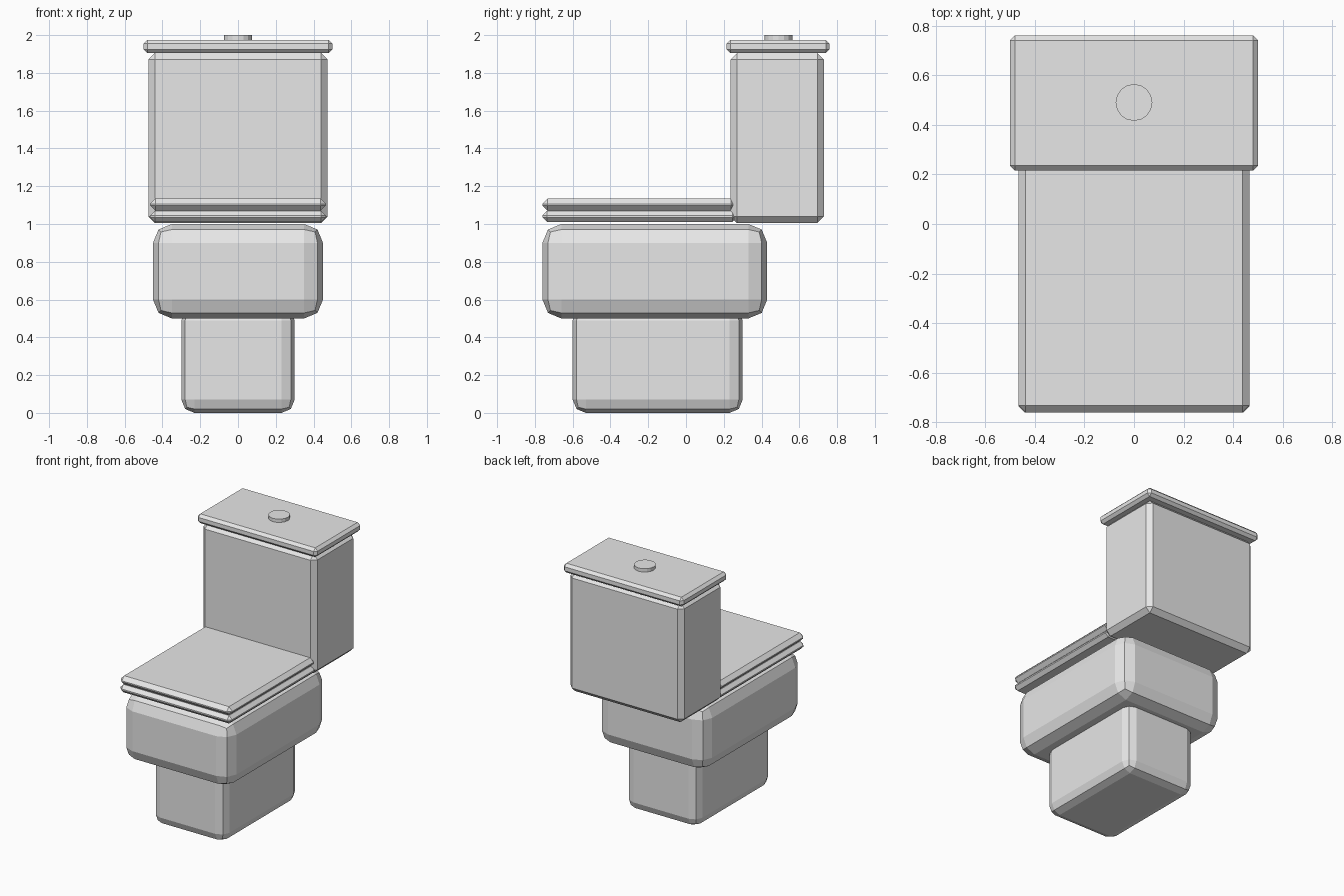
import bpy
import bmesh
from mathutils import Vector

cube = bpy.data.objects.get("Cube")
if cube:
    bpy.data.objects.remove(cube, do_unlink=True)

# Single ceramic colour
ceramic = bpy.data.materials.new("light_grey_ceramic")
ceramic.use_nodes = True
color = (0.8, 0.8, 0.8, 1.0)
ceramic.diffuse_color = color
for node in ceramic.node_tree.nodes:
    if node.type == 'BSDF_PRINCIPLED':
        node.inputs["Base Color"].default_value = color


def finish(name, bm):
    mesh = bpy.data.meshes.new(name)
    bm.to_mesh(mesh)
    bm.free()
    mesh.materials.append(ceramic)
    obj = bpy.data.objects.new(name, mesh)
    bpy.context.collection.objects.link(obj)
    return obj


def bevelled_box(name, half_width, y_range, z_range, bevel, segments=1):
    """Box symmetric in x with all its edges bevelled."""
    low = Vector((-half_width, y_range[0], z_range[0]))
    high = Vector((half_width, y_range[1], z_range[1]))
    size, centre = high - low, (low + high) / 2
    bm = bmesh.new()
    bmesh.ops.create_cube(bm, size=1)
    for v in bm.verts:
        v.co = centre + v.co * size
    bmesh.ops.bevel(bm, geom=bm.edges[:], offset=bevel, segments=segments,
                    profile=0.5, affect='EDGES')
    return finish(name, bm)


# Base and bowl
bevelled_box("pedestal", 0.30, (-0.60, 0.30), (0, 0.56), 0.07, 2)
bevelled_box("bowl", 0.45, (-0.76, 0.43), (0.50, 1.0), 0.10, 2)

# Seat and closed lid
bevelled_box("seat", 0.465, (-0.76, 0.27), (1.01, 1.07), 0.025)
bevelled_box("seat_lid", 0.465, (-0.76, 0.265), (1.07, 1.135), 0.028)

# Water tank and its lid
bevelled_box("tank", 0.475, (0.235, 0.73), (1.005, 1.905), 0.035)
bevelled_box("tank_lid", 0.50, (0.215, 0.76), (1.905, 1.975), 0.02)

# Flush button
bm = bmesh.new()
bmesh.ops.create_cone(bm, cap_ends=True, segments=16, radius1=0.074,
                      radius2=0.074, depth=0.04)
bmesh.ops.translate(bm, verts=bm.verts, vec=(0, 0.49, 1.98))
finish("flush_button", bm)
